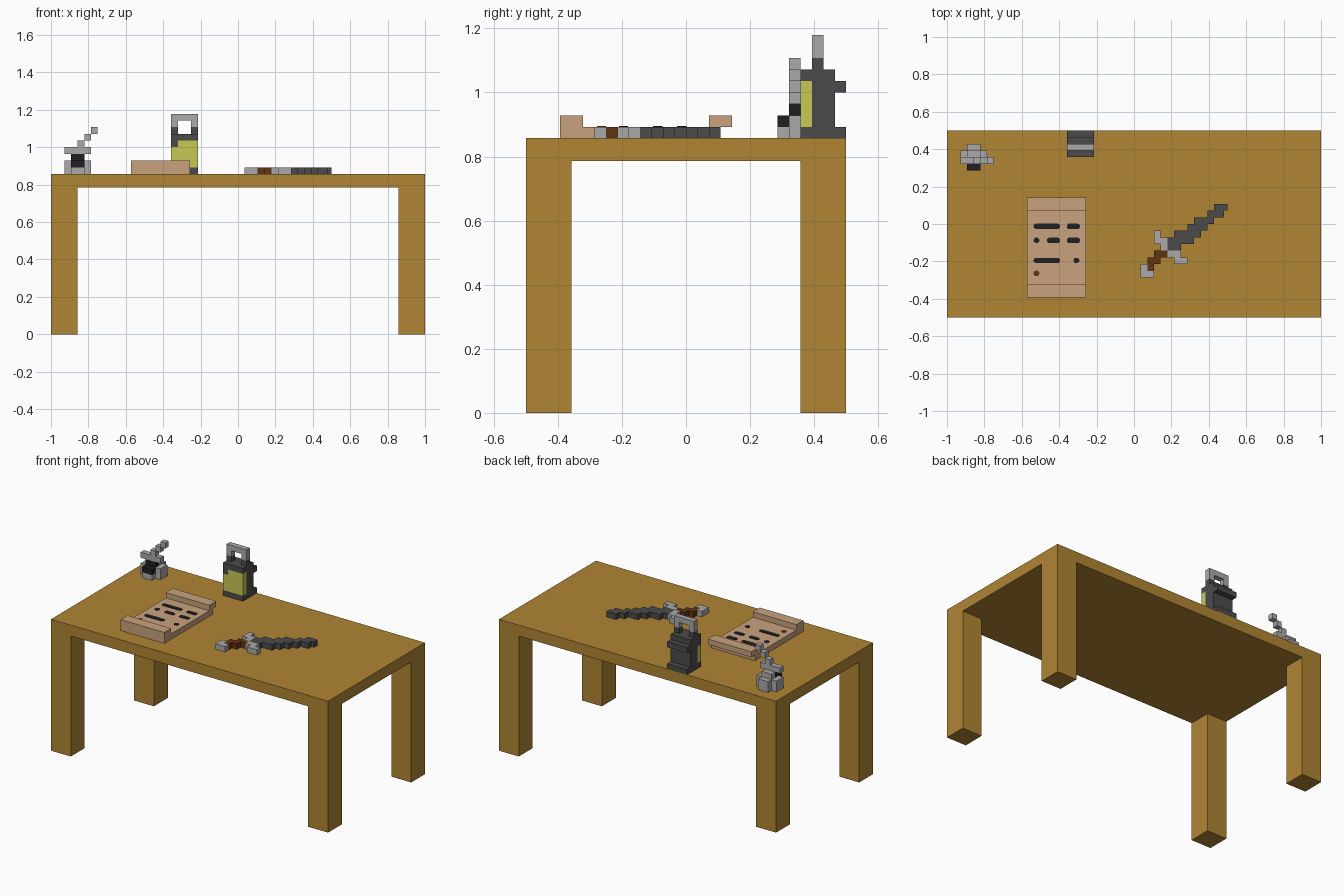
import bpy, bmesh, math
from mathutils import Vector

if "Cube" in bpy.data.objects:
    bpy.data.objects.remove(bpy.data.objects["Cube"])

U = 1 / 28  # size of one block


def material(name, *rgb):
    m = bpy.data.materials.new(name)
    m.diffuse_color = (*rgb, 1)
    m.use_nodes = True
    m.node_tree.nodes["Principled BSDF"].inputs["Base Color"].default_value = m.diffuse_color
    return m


WOOD = material("oak wood", 0.434, 0.235, 0.034)
PAPER = material("parchment tan", 0.584, 0.361, 0.209)
DARK = material("dark iron", 0.070, 0.070, 0.070)
LIGHT = material("light grey", 0.402, 0.402, 0.402)
GLOW = material("lamp yellow", 0.578, 0.578, 0.091)
BLACK = material("ink black", 0.014, 0.014, 0.016)
BROWN = material("leather brown", 0.117, 0.034, 0.007)


def finish(name, bm, mat):
    me = bpy.data.meshes.new(name)
    bm.normal_update()
    bm.to_mesh(me)
    bm.free()
    me.materials.append(mat)
    ob = bpy.data.objects.new(name, me)
    bpy.context.collection.objects.link(ob)
    return ob


def blocks(name, mat, *boxes):
    """One object from boxes (x0, x1, y0, y1, z0, z1) in block units."""
    bm = bmesh.new()
    for x0, x1, y0, y1, z0, z1 in boxes:
        size = Vector((x1 - x0, y1 - y0, z1 - z0)) * U
        mid = Vector((x0 + x1, y0 + y1, z0 + z1)) * U / 2
        for v in bmesh.ops.create_cube(bm, size=1)["verts"]:
            v.co = v.co * size + mid
    return finish(name, bm, mat)


def strokes(name, mat, z, marks, r=0.015, h=0.003):
    """Thin round-ended plates (x0, x1, y) lying on height z."""
    bm = bmesh.new()
    for x0, x1, y in marks:
        ring = []
        for i in range(12):
            a = math.radians(-75 + 30 * i)
            cx = x1 - r if math.cos(a) > 0 else x0 + r
            ring.append(bm.verts.new((cx + r * math.cos(a), y + r * math.sin(a), z)))
        face = bm.faces.new(ring)
        top = bmesh.ops.extrude_face_region(bm, geom=[face])["geom"]
        for v in top:
            if isinstance(v, bmesh.types.BMVert):
                v.co.z += h
    bmesh.ops.recalc_face_normals(bm, faces=bm.faces)
    return finish(name, bm, mat)


# Table
blocks("table_top", WOOD, (-28, 28, -14, 14, 22, 24))
for sx, xn in ((-28, "left"), (24, "right")):
    for sy, yn in ((-14, "front"), (10, "back")):
        blocks(f"{yn}_{xn}_leg", WOOD, (sx, sx + 4, sy, sy + 4, 0, 22))

# Lantern
blocks("lantern_base", DARK, (-10, -6, 10, 14, 24, 25))
blocks("lantern_body", DARK, (-10, -6, 11, 13, 25, 29), (-10, -6, 10, 13, 29, 30),
       (-10, -6, 13, 14, 28, 29), (-10, -9, 11, 12, 30, 31), (-7, -6, 11, 12, 30, 31))
blocks("lantern_glass", GLOW, (-10, -6, 10, 11, 25, 28), (-9, -6, 10, 11, 28, 29))
blocks("lantern_glass_corner", DARK, (-10, -9, 10, 11, 28, 29))
blocks("lantern_handle", LIGHT, (-10, -9, 11, 12, 31, 32), (-7, -6, 11, 12, 31, 32),
       (-10, -6, 11, 12, 32, 33))

# Ink pot with feather
blocks("ink_pot", LIGHT, (-25, -23, 8, 9, 24, 25), (-26, -22, 9, 11, 24, 26),
       (-25, -23, 11, 12, 24, 26), (-25, -23, 10, 11, 26, 27))
blocks("ink", BLACK, (-25, -23, 8, 9, 25, 26), (-25, -23, 9, 10, 26, 27))
blocks("feather", LIGHT, (-26, -22, 9, 10, 27, 28),
       *[(-24 + i, -23 + i, 9, 10, 28 + i, 29 + i) for i in range(3)])

# Parchment with curled ends and ink strokes
PX0, PX1 = -16, -7.2
blocks("parchment_sheet", PAPER, (PX0, PX1, -11, 3, 24, 25))
blocks("parchment_curls", PAPER, (PX0, PX1, -11, -9, 25, 26), (PX0, PX1, 2, 4, 25, 26))
strokes("ink_strokes", BLACK, 25 * U, [
    (-0.537, -0.395, -0.013), (-0.360, -0.288, -0.013),
    (-0.537, -0.506, -0.088), (-0.466, -0.395, -0.088), (-0.360, -0.288, -0.088),
    (-0.537, -0.395, -0.195), (-0.324, -0.292, -0.195)])
strokes("wax_spot", BROWN, 25 * U, [(-0.537, -0.506, -0.264)])


# Sword lying flat, built in rows (row, first column, last column)
def rows(name, mat, *spans):
    return blocks(name, mat, *[(a, b, y, y + 1, 24, 25) for y, a, b in spans])


rows("sword_blade", DARK, (-4, 5, 7), (-3, 5, 9), (-2, 6, 10), (-1, 8, 11),
     (0, 9, 12), (1, 11, 13.5), (2, 12, 14))
rows("sword_guard", LIGHT, (-2, 3, 4), (-3, 3, 5), (-4, 4, 5), (-5, 5, 7), (-6, 6, 8))
rows("sword_grip", BROWN, (-7, 2, 3), (-6, 2, 4), (-5, 3, 5))
rows("sword_pommel", LIGHT, (-8, 1, 3), (-7, 1, 2))
